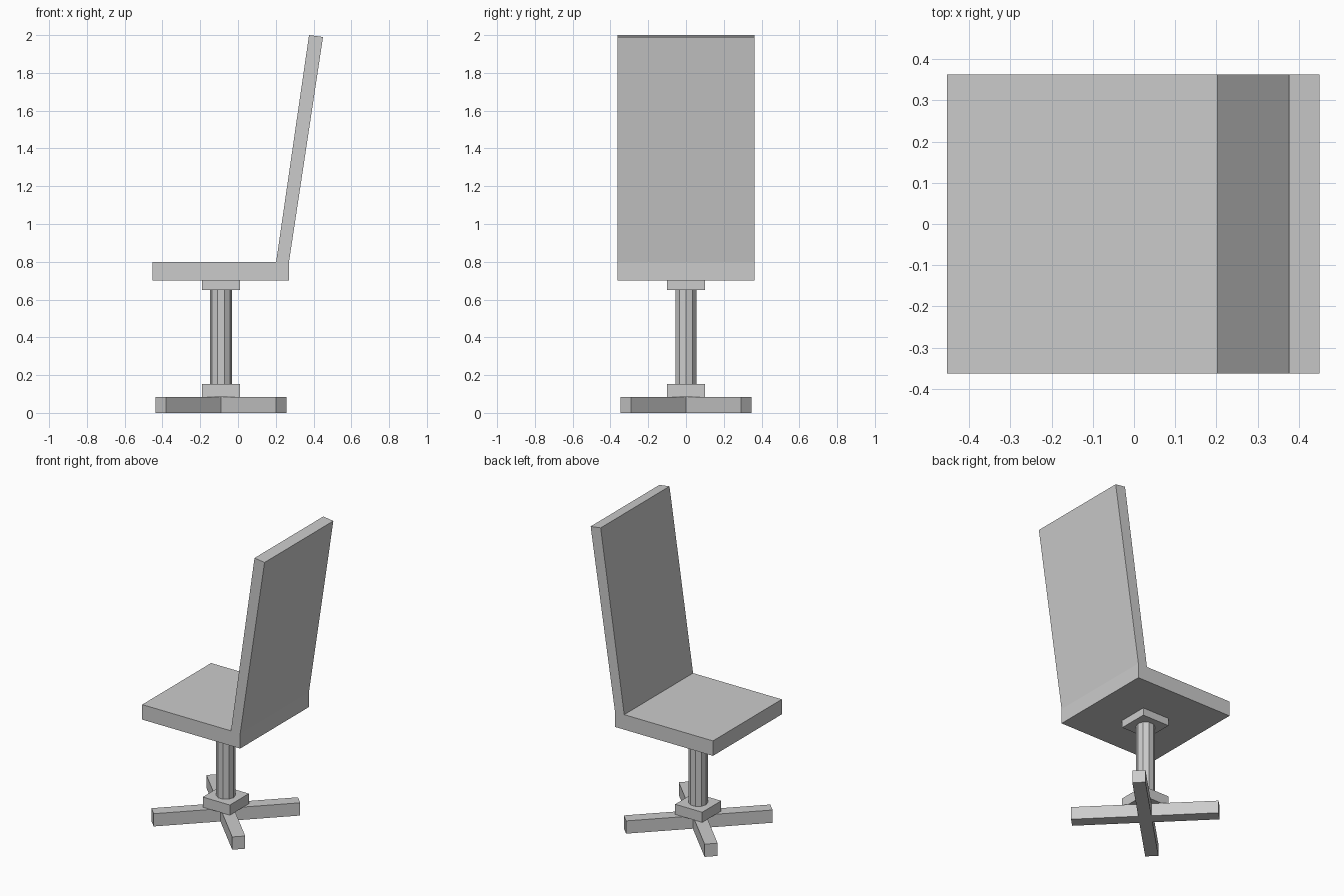
import bpy
import bmesh
import math

if "Cube" in bpy.data.objects:
    bpy.data.objects.remove(bpy.data.objects["Cube"])

CX = -0.09  # x position of the pedestal axis


def finish(name, bm):
    bmesh.ops.recalc_face_normals(bm, faces=bm.faces)
    mesh = bpy.data.meshes.new(name)
    bm.to_mesh(mesh)
    bm.free()
    obj = bpy.data.objects.new(name, mesh)
    bpy.context.collection.objects.link(obj)
    return obj


def box(name, size, z0, angle=0):
    bm = bmesh.new()
    bmesh.ops.create_cube(bm, size=1)
    bmesh.ops.scale(bm, vec=size, verts=bm.verts)
    obj = finish(name, bm)
    obj.location = (CX, 0, z0 + size[2] / 2)
    obj.rotation_euler.z = angle
    return obj


# Seat and reclined back: one side profile extruded across the width
profile = [(-0.453, 0.70), (0.27, 0.70), (0.27, 0.80), (0.45, 1.99),
           (0.376, 2.0), (0.202, 0.80), (-0.453, 0.80)]
width = 0.726
bm = bmesh.new()
face = bm.faces.new([bm.verts.new((x, -width / 2, z)) for x, z in profile])
ext = bmesh.ops.extrude_face_region(bm, geom=[face], use_keep_orig=True)
bmesh.ops.translate(bm, vec=(0, width, 0),
                    verts=[v for v in ext["geom"] if isinstance(v, bmesh.types.BMVert)])
finish("seat_and_back", bm)

# Mounting plates above and below the post
box("upper_plate", (0.2, 0.2, 0.05), 0.65)
box("lower_plate", (0.2, 0.2, 0.068), 0.085)

# Ten-sided post
bpy.ops.mesh.primitive_cylinder_add(vertices=10, radius=0.058, depth=0.5,
                                    location=(CX, 0, 0.40),
                                    rotation=(0, 0, math.pi / 2))
bpy.context.object.name = "post"

# Crossed foot bars
for i, side in enumerate((1, -1)):
    box(f"foot_bar_{i + 1}", (0.90, 0.08, 0.085), 0, side * math.pi / 4)
